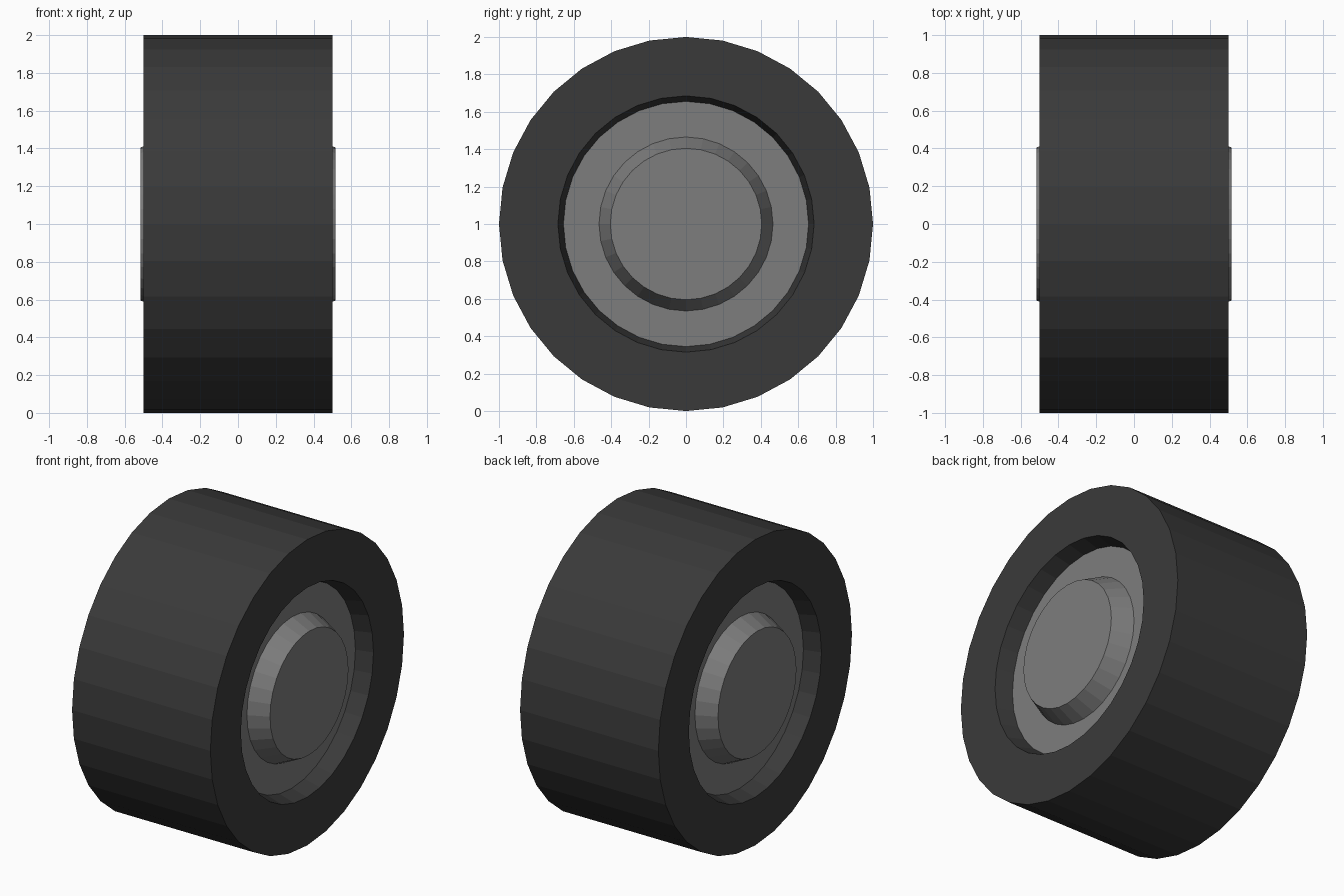
import bpy, bmesh, math

if "Cube" in bpy.data.objects:
    bpy.data.objects.remove(bpy.data.objects["Cube"])

SIDES = 32
CENTRE_Z = 1.0


def material(name, rgb):
    m = bpy.data.materials.new(name)
    m.diffuse_color = (*rgb, 1.0)
    m.use_nodes = True
    m.node_tree.nodes["Principled BSDF"].inputs["Base Color"].default_value = m.diffuse_color
    return m


def lathe_x(name, profile, mat, cap_ends=False):
    """Spin an (x, radius) profile round the wheel axle, flat shaded."""
    bm = bmesh.new()
    rings = []
    for x, r in profile:
        ring = []
        for i in range(SIDES):
            a = 2 * math.pi * i / SIDES
            ring.append(bm.verts.new((x, r * math.cos(a), r * math.sin(a) + CENTRE_Z)))
        rings.append(ring)
    for a, b in zip(rings, rings[1:]):
        for i in range(SIDES):
            j = (i + 1) % SIDES
            # profile runs from +x to -x, so this winding faces outward
            bm.faces.new((a[i], a[j], b[j], b[i]))
    if cap_ends:
        bm.faces.new(rings[0])
        bm.faces.new(rings[-1][::-1])
    me = bpy.data.meshes.new(name)
    bm.to_mesh(me)
    bm.free()
    me.materials.append(mat)
    ob = bpy.data.objects.new(name, me)
    bpy.context.collection.objects.link(ob)
    return ob


rubber = material("dark rubber", (0.042, 0.042, 0.042))
metal = material("grey metal", (0.205, 0.205, 0.205))

# Tyre: tread, flat side walls and tapered recess on both sides
half = [(0.388, 0.655), (0.5, 0.685), (0.5, 1.0)]
lathe_x("tyre", half + [(-x, r) for x, r in reversed(half)], rubber)

# Rim discs with raised, bevelled hubs (right side, then left side)
disc = [(0.515, 0.405), (0.39, 0.465), (0.39, 0.657)]
right = lathe_x("right_rim", disc, metal)
left = lathe_x("left_rim", [(-x, r) for x, r in reversed(disc)], metal)

# Close the flat hub ends
for ob, x in ((right, 0.515), (left, -0.515)):
    bm = bmesh.new()
    bm.from_mesh(ob.data)
    bm.verts.ensure_lookup_table()
    ring = bm.verts[:SIDES] if x > 0 else bm.verts[-SIDES:][::-1]
    bm.faces.new(ring)
    bm.normal_update()
    bm.to_mesh(ob.data)
    bm.free()

# Tyre and rim normals: make every face point out to the open air
for ob in (bpy.data.objects["tyre"], right, left):
    bm = bmesh.new()
    bm.from_mesh(ob.data)
    bm.normal_update()
    flip = []
    for f in bm.faces:
        c, n = f.calc_center_median(), f.normal
        if abs(n.x) > 0.05:
            wrong = n.x * c.x < 0
        else:
            wrong = n.y * c.y + n.z * (c.z - CENTRE_Z) < 0
        if wrong:
            flip.append(f)
    bmesh.ops.reverse_faces(bm, faces=flip)
    bm.to_mesh(ob.data)
    bm.free()
